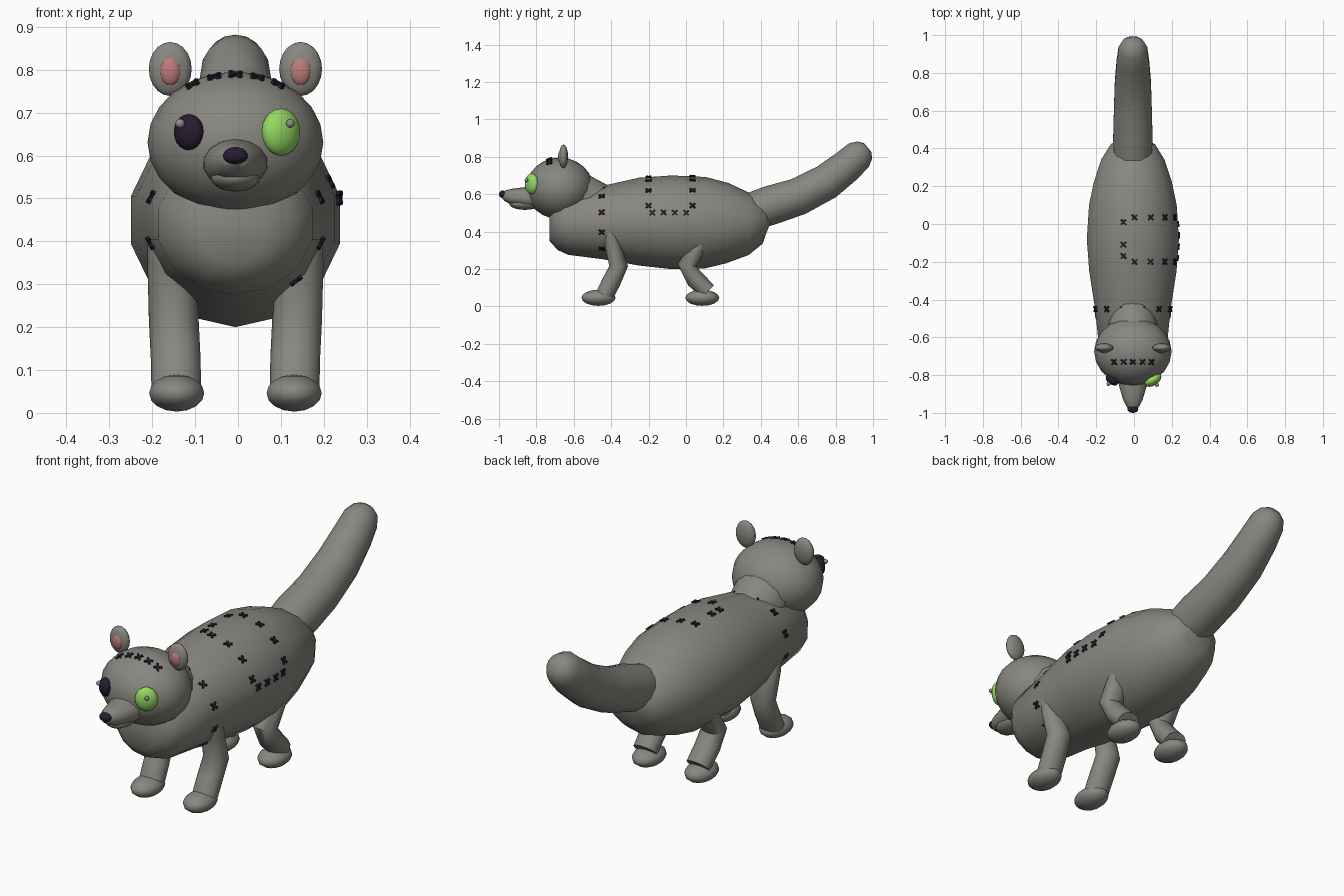
import bpy, bmesh
from math import sin, cos, pi, radians
from mathutils import Vector, Matrix
from mathutils.bvhtree import BVHTree

if "Cube" in bpy.data.objects:
    bpy.data.objects.remove(bpy.data.objects["Cube"])

CX = -0.006  # symmetry plane of the animal


def material(name, rgb):
    m = bpy.data.materials.new(name)
    m.use_nodes = True
    m.diffuse_color = (*rgb, 1)
    m.node_tree.nodes["Principled BSDF"].inputs["Base Color"].default_value = (*rgb, 1)
    return m


FUR = material("grey_fur", (0.25, 0.24, 0.215))
DARK = material("dark_purple", (0.02, 0.012, 0.03))
GREEN = material("bright_green", (0.3, 0.7, 0.13))
PINK = material("ear_pink", (0.5, 0.2, 0.19))
SHINE = material("eye_shine", (0.28, 0.27, 0.3))


def finish(name, bm, mat, angle=50):
    bmesh.ops.recalc_face_normals(bm, faces=bm.faces)
    me = bpy.data.meshes.new(name)
    bm.to_mesh(me)
    bm.free()
    me.materials.append(mat)
    for p in me.polygons:
        p.use_smooth = True
    me.set_sharp_from_angle(angle=radians(angle))
    ob = bpy.data.objects.new(name, me)
    bpy.context.collection.objects.link(ob)
    return ob


def ellipsoid(name, centre, radii, mat, turn=0, seg=16, rings=10):
    bm = bmesh.new()
    mx = (Matrix.Translation(centre) @ Matrix.Rotation(radians(turn), 4, "Z")
          @ Matrix.Diagonal((*radii, 1)))
    bmesh.ops.create_uvsphere(bm, u_segments=seg, v_segments=rings, radius=1, matrix=mx)
    return finish(name, bm, mat)


def loft(name, stations, mat, sides=14):
    """Tube through (x, y, z, half width, half height) stations."""
    bm = bmesh.new()
    mids = [Vector(s[:3]) for s in stations]
    rings = []
    for i, (x, y, z, w, h) in enumerate(stations):
        t = (mids[min(i + 1, len(mids) - 1)] - mids[max(i - 1, 0)]).normalized()
        v = Vector((1, 0, 0)).cross(t).normalized()
        u = t.cross(v)
        rings.append([bm.verts.new(mids[i] + u * w * sin(a) + v * h * cos(a))
                      for a in (2 * pi * k / sides for k in range(sides))])
    for a, b in zip(rings, rings[1:]):
        for k in range(sides):
            n = (k + 1) % sides
            bm.faces.new((a[k], a[n], b[n], b[k]))
    bm.faces.new(rings[0])
    bm.faces.new(rings[-1])
    return finish(name, bm, mat)


def flat_loft(name, profile, mat, sides=14):
    return loft(name, [(CX, *p) for p in profile], mat, sides)


# Torso, neck and tail: y, z, half width, half height
body = flat_loft("body", [
    (-.73, .43, .08, .08), (-.70, .43, .14, .13), (-.64, .44, .185, .165),
    (-.45, .447, .205, .195), (-.25, .453, .237, .235), (-.08, .45, .25, .25),
    (.1, .447, .238, .245), (.22, .445, .212, .215), (.34, .44, .172, .165),
    (.42, .44, .12, .105), (.445, .43, .06, .06)], FUR)
flat_loft("neck", [(-.62, .61, .14, .13), (-.53, .56, .13, .13), (-.45, .53, .11, .12)], FUR)
flat_loft("tail", [
    (.33, .5, .1, .1), (.45, .54, .107, .105), (.6, .587, .103, .1), (.75, .665, .098, .096),
    (.86, .75, .088, .089), (.925, .81, .078, .082), (.957, .835, .06, .06),
    (.973, .848, .03, .03)], FUR)

# Head, snout, jaw and nose
head = ellipsoid("head", (CX, -.675, .631), (.205, .18, .165), FUR, seg=20, rings=12)
flat_loft("snout", [(-.8, .582, .078, .058), (-.86, .582, .074, .056), (-.93, .587, .053, .043),
                    (-.965, .593, .035, .03), (-.98, .597, .02, .018)], FUR)
ellipsoid("lower_jaw", (CX, -.86, .549), (.058, .085, .033), FUR)
ellipsoid("nose", (CX, -.98, .6), (.029, .02, .02), DARK)

# Odd pair of eyes, each with a shine dot
ellipsoid("left_eye", (.1, -.825, .655), (.05, .03, .055), GREEN, turn=33)
ellipsoid("right_eye", (-.115, -.825, .655), (.038, .026, .042), DARK, turn=-33)
ellipsoid("left_eye_shine", (.122, -.853, .675), (.01, .01, .01), SHINE, seg=8, rings=6)
ellipsoid("right_eye_shine", (-.135, -.846, .675), (.011, .011, .011), SHINE, seg=8, rings=6)

# Ears and legs on both sides
LEGS = {
    "front": ([(-.41, .43, .05, .035), (-.395, .34, .055, .042), (-.36, .215, .058, .05),
               (-.4, .13, .058, .05), (-.435, .06, .058, .048)], -.468),
    "rear": ([(.11, .42, .05, .035), (.075, .33, .055, .042), (.005, .22, .058, .05),
              (.05, .145, .058, .05), (.115, .08, .056, .048)], .087),
}
for side, s in (("left", 1), ("right", -1)):
    x = CX + s * .152
    ellipsoid(side + "_ear", (x, -.655, .802), (.05, .024, .063), FUR)
    ellipsoid(side + "_inner_ear", (x, -.669, .797), (.026, .016, .035), PINK, seg=12, rings=8)
    for end, (path, paw_y) in LEGS.items():
        loft(f"{end}_{side}_leg",
             [(CX + s * (.138 + .05 * max(0, z - .1)), y, z, w, h) for y, z, w, h in path], FUR, 12)
        ellipsoid(f"{end}_{side}_paw", (CX + s * .137, paw_y, .046), (.066, .091, .043),
                  FUR, seg=14, rings=8)


# Cross stitches laid on a surface along rays from inside it
def stitches(name, target, rays):
    me = target.data
    tree = BVHTree.FromPolygons([v.co for v in me.vertices], [p.vertices for p in me.polygons])
    bm = bmesh.new()
    for origin, direction in rays:
        hit, normal, _, _ = tree.ray_cast(Vector(origin), Vector(direction))
        if hit is None:
            continue
        if normal.dot(Vector(direction)) < 0:
            normal = -normal
        along = (Vector((0, 1, 0)) - normal * normal.y).normalized()
        frame = Matrix((along.cross(normal), along, normal)).transposed().to_4x4()
        for turn in (45, -45):
            mx = (Matrix.Translation(hit + normal * .003) @ frame
                  @ Matrix.Rotation(radians(turn), 4, "Z") @ Matrix.Diagonal((.038, .009, .008, 1)))
            bmesh.ops.create_cube(bm, size=1, matrix=mx)
    return finish(name, bm, DARK, 30)


def around(y, degrees):
    a = radians(degrees)
    return (CX, y, .45), (sin(a), 0, cos(a))


patch = [around(y, a) for y in (.035, -.2) for a in (2, 23, 45, 68)]
patch += [around(y, -12) for y in (.01, -.11, -.17)]
patch += [around(y, 78) for y in (-.18, -.12, -.06, 0)]
stitches("patch_stitches", body, patch)
stitches("neck_stitches", body, [around(-.45, a) for a in range(-105, 136, 30)])
stitches("head_stitches", head,
         [((x, -.73, .63), (0, 0, 1)) for x in (-.105, -.055, -.006, .045, .092)])
